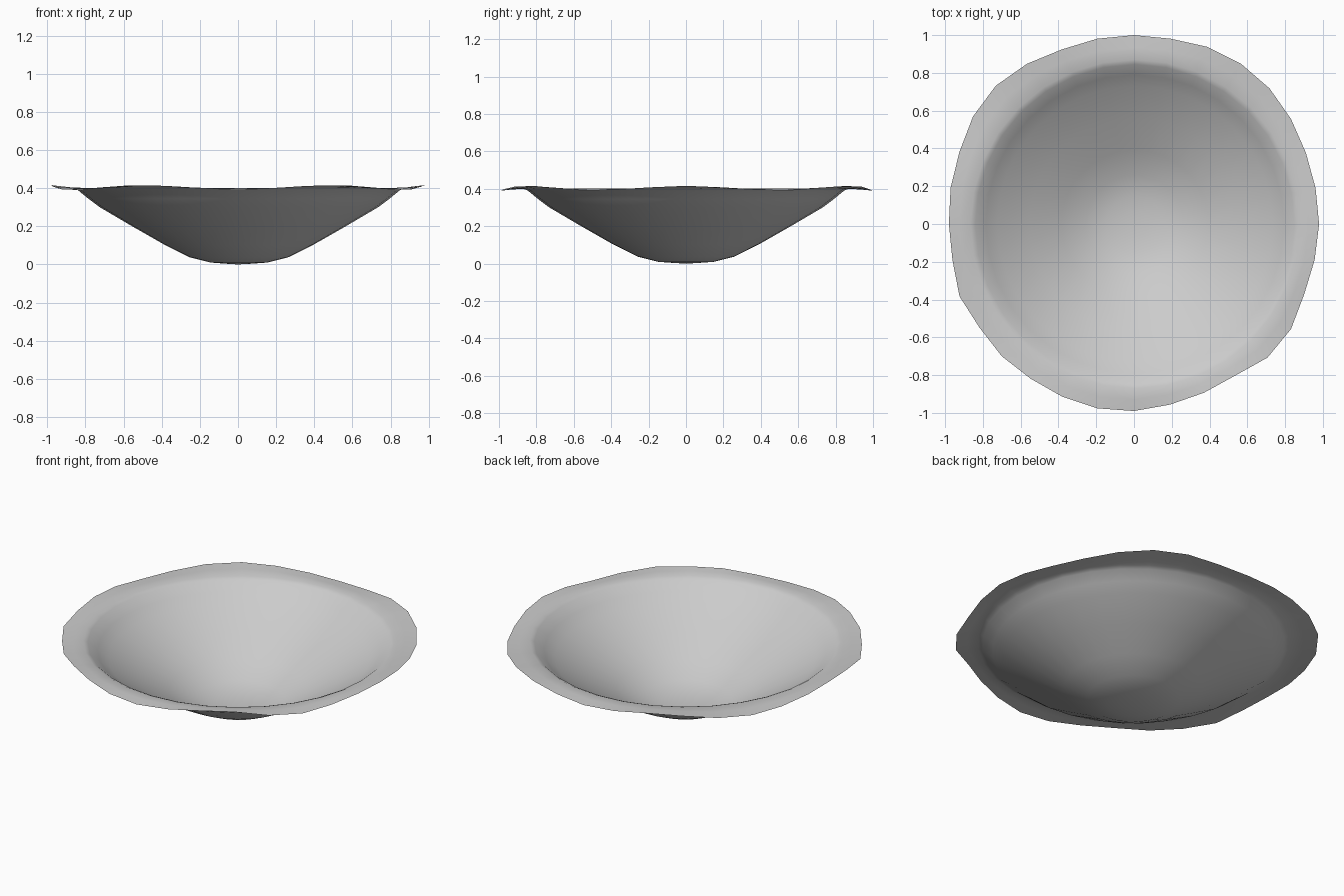
import bpy, bmesh, math

if "Cube" in bpy.data.objects:
    bpy.data.objects.remove(bpy.data.objects["Cube"])

SEG = 32
# bowl wall profile: radius, height
PROFILE = [(0.07, 0.004), (0.15, 0.010), (0.26, 0.038), (0.39, 0.103), (0.56, 0.200),
           (0.73, 0.300), (0.79, 0.345), (0.845, 0.390), (0.87, 0.401)]
# uneven outer edge: radius at each step counter-clockwise from +x
RIM = [0.98, 0.98, 0.985, 1.00, 1.015, 1.02, 1.015, 1.00,
       1.00, 1.00, 1.00, 1.02, 1.035, 1.025, 1.00, 0.99,
       0.98, 0.98, 1.00, 0.985, 0.99, 0.985, 0.99, 0.995,
       0.99, 0.975, 0.967, 0.965, 1.00, 1.00, 0.975, 0.975]


def ring(bm, point):
    return [bm.verts.new(point(i, 2 * math.pi * i / SEG)) for i in range(SEG)]


bm = bmesh.new()
centre = bm.verts.new((0, 0, 0))

# bowl wall rings
rings = []
for r, z in PROFILE:
    rings.append(ring(bm, lambda i, a: (r * math.cos(a) + 0.005, r * math.sin(a), z)))

# wavy flared lip
for t in (0.5, 1.0):
    def lip(i, a):
        r = 0.87 + (RIM[i] - 0.87) * t
        return (r * math.cos(a), r * math.sin(a), 0.403 + 0.013 * math.cos(6 * a) * t)
    rings.append(ring(bm, lip))

# skin the rings
for i in range(SEG):
    j = (i + 1) % SEG
    bm.faces.new((centre, rings[0][i], rings[0][j]))
    for a, b in zip(rings, rings[1:]):
        bm.faces.new((a[i], b[i], b[j], a[j]))

mesh = bpy.data.meshes.new("bowl")
bm.to_mesh(mesh)
bm.free()
mesh.shade_smooth()
bowl = bpy.data.objects.new("bowl", mesh)
bpy.context.collection.objects.link(bowl)
